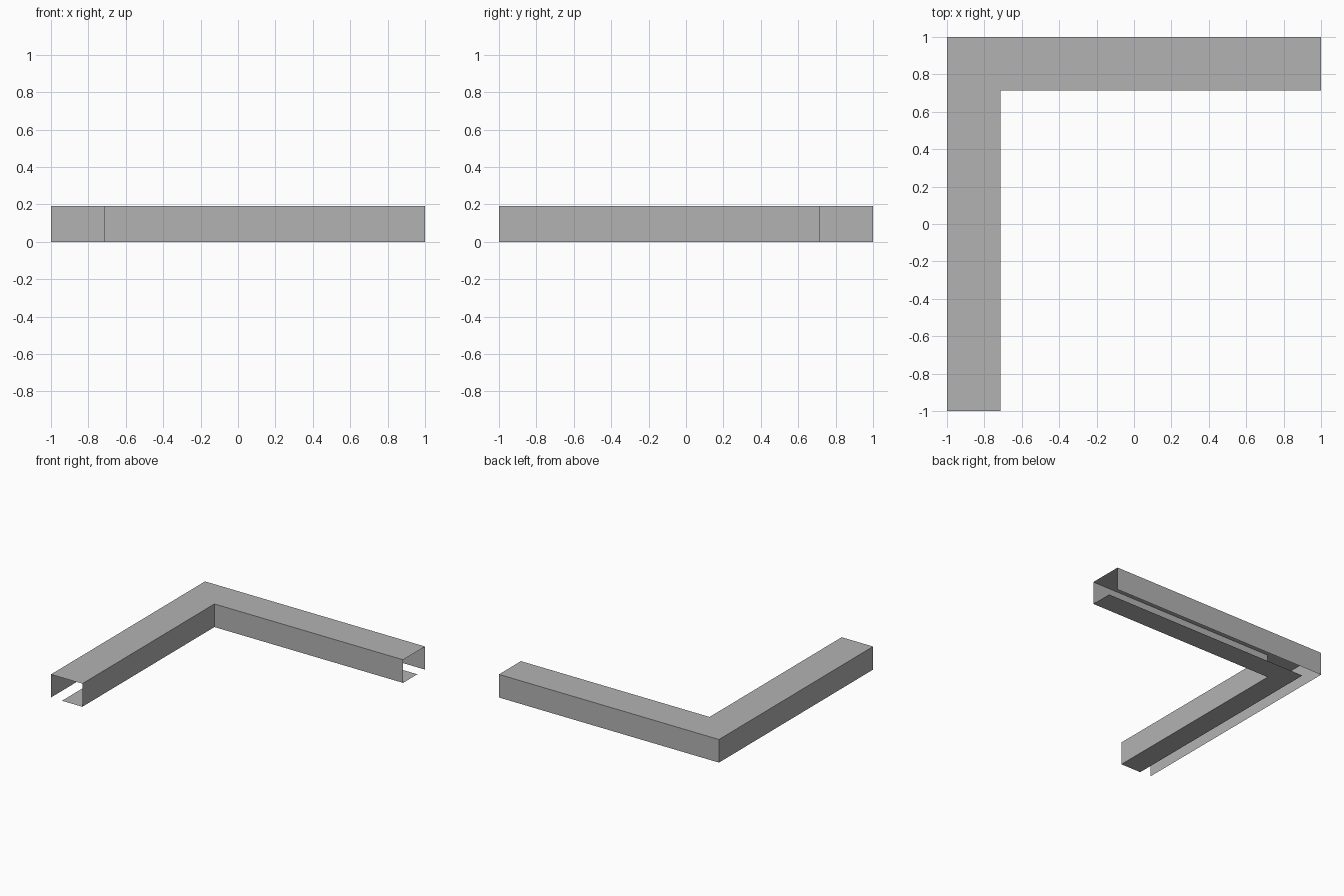
import bpy
import bmesh

default = bpy.data.objects.get("Cube")
if default:
    bpy.data.objects.remove(default, do_unlink=True)

WIDTH, HEIGHT, LIP = 0.285, 0.19, 0.185

# Single grey material
grey = bpy.data.materials.new("plain grey")
grey.use_nodes = True
colour = (0.45, 0.45, 0.45, 1)
grey.diffuse_color = colour
grey.node_tree.nodes["Principled BSDF"].inputs["Base Color"].default_value = colour

# Open channel section: distance from the outer edge, height
section = [(0, 0), (0, HEIGHT), (WIDTH, HEIGHT), (WIDTH, 0), (WIDTH - LIP, 0)]


def corner_path(d, z):
    """Points along the two arms, mitred at the corner."""
    return [(-1 + d, -1, z), (-1 + d, 1 - d, z), (1, 1 - d, z)]


# Sheet channel swept round the corner
bm = bmesh.new()
rails = [[bm.verts.new(p) for p in corner_path(d, z)] for d, z in section]
for a, b in zip(rails, rails[1:]):
    for i in range(2):
        bm.faces.new((a[i], a[i + 1], b[i + 1], b[i]))

# Merge the mitred halves of the flat top and lip
flat_seams = [e for e in bm.edges if len(e.link_faces) == 2
              and all(abs(f.normal.z) > 0.9 for f in e.link_faces)]
bm.normal_update()
flat_seams = [e for e in bm.edges if len(e.link_faces) == 2
              and all(abs(f.normal.z) > 0.9 for f in e.link_faces)]
bmesh.ops.dissolve_edges(bm, edges=flat_seams, use_verts=False)

# Turn the sheet outward, with the top facing up
bm.normal_update()
top = max(bm.faces, key=lambda f: f.calc_center_median().z)
if top.normal.z < 0:
    bmesh.ops.reverse_faces(bm, faces=bm.faces[:])

mesh = bpy.data.meshes.new("corner_channel")
bm.to_mesh(mesh)
bm.free()
mesh.materials.append(grey)
channel = bpy.data.objects.new("corner_channel", mesh)
bpy.context.collection.objects.link(channel)
